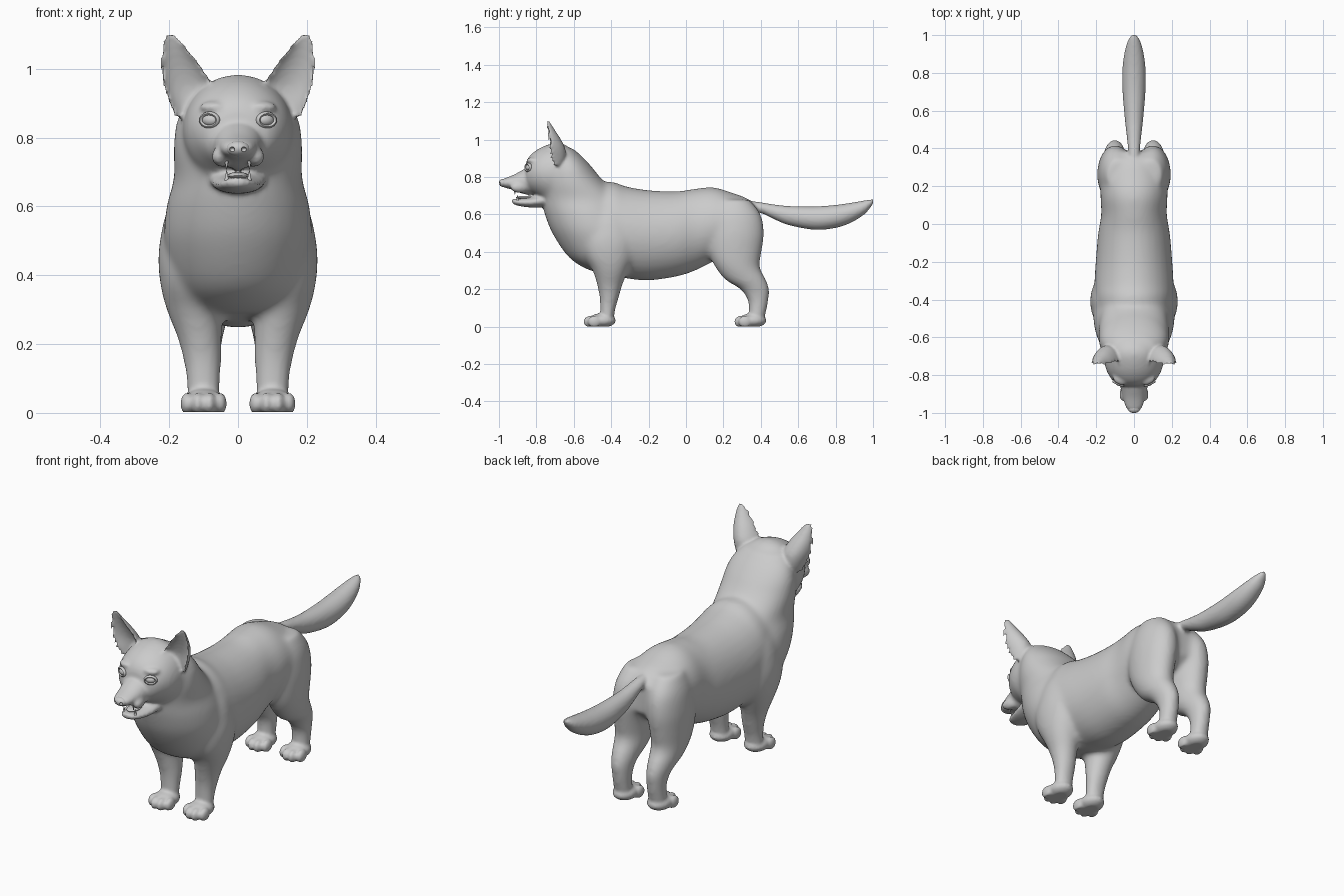
import bpy, bmesh, math
from mathutils import Matrix, Vector

if "Cube" in bpy.data.objects:
    bpy.data.objects.remove(bpy.data.objects["Cube"])

fur = bpy.data.materials.new("grey")
fur.diffuse_color = (0.6, 0.6, 0.6, 1)
fur.use_nodes = True
fur.node_tree.nodes["Principled BSDF"].inputs["Base Color"].default_value = fur.diffuse_color


def finish(bm, name):
    bmesh.ops.recalc_face_normals(bm, faces=bm.faces)
    me = bpy.data.meshes.new(name)
    bm.to_mesh(me)
    bm.free()
    ob = bpy.data.objects.new(name, me)
    bpy.context.collection.objects.link(ob)
    me.materials.append(fur)
    return ob


def spline(rows, steps=5):
    out = []
    for i in range(len(rows) - 1):
        p = [rows[max(0, min(len(rows) - 1, i + k))] for k in (-1, 0, 1, 2)]
        for s in range(steps):
            u = s / steps
            out.append([0.5 * (2 * b + (c - a) * u + (2 * a - 5 * b + 4 * c - d) * u * u
                               + (3 * b - a - 3 * c + d) * u ** 3) for a, b, c, d in zip(*p)])
    return out + [list(rows[-1])]


def loft(name, axis, rows, side=1, cup=None, n=32):
    """Rows are (position on axis, x centre, x radius, low, high)."""
    bm = bmesh.new()
    rings = []
    for t, cx, rx, lo, hi in spline(rows):
        ring = []
        for k in range(n):
            a = 2 * math.pi * k / n
            x, v = side * (cx + rx * math.cos(a)), (lo + hi) / 2 + (hi - lo) / 2 * math.sin(a)
            if cup:  # crescent section, hollow towards the front
                s = math.sin(a)
                v = lo + (hi - lo) * (s if s > 0 else -s * cup)
            ring.append(bm.verts.new((x, v, t) if axis == "z" else (x, t, v)))
        rings.append(ring)
    for a, b in zip(rings, rings[1:]):
        for k in range(n):
            bm.faces.new((a[k], a[(k + 1) % n], b[(k + 1) % n], b[k]))
    bm.faces.new(rings[0])
    bm.faces.new(rings[-1])
    return finish(bm, name)


def ball(name, loc, size, yaw=0, pitch=0):
    bm = bmesh.new()
    m = (Matrix.Translation(loc) @ Matrix.Rotation(yaw, 4, "Z") @ Matrix.Rotation(pitch, 4, "X")
         @ Matrix.Diagonal((*size, 1)))
    bmesh.ops.create_uvsphere(bm, u_segments=24, v_segments=14, radius=1, matrix=m)
    return finish(bm, name)


def fuse(name, parts, voxel, rounds):
    """Blend overlapping parts into one skin."""
    bpy.ops.object.select_all(action="DESELECT")
    for p in parts:
        p.select_set(True)
    ob = bpy.context.view_layer.objects.active = parts[0]
    bpy.ops.object.join()
    ob.name = name
    r = ob.modifiers.new("skin", "REMESH")
    r.mode, r.voxel_size = "VOXEL", voxel
    s = ob.modifiers.new("soften", "SMOOTH")
    s.factor, s.iterations = 0.5, rounds
    for m in ("skin", "soften"):
        bpy.ops.object.modifier_apply(modifier=m)
    return ob


# Torso, neck with ruff, and skull
big = [
    loft("torso", "y", [(-.6, 0, .12, .42, .66), (-.5, 0, .19, .31, .75), (-.4, 0, .207, .275, .775),
                        (-.32, 0, .21, .258, .75), (-.2, 0, .203, .247, .73), (-.05, 0, .19, .268, .724),
                        (.05, 0, .174, .3, .738), (.15, 0, .178, .35, .745), (.25, 0, .172, .4, .715),
                        (.33, 0, .14, .43, .685), (.385, 0, .09, .48, .64)]),
    loft("neck", "z", [(.29, 0, .09, -.48, -.34), (.32, 0, .14, -.555, -.3), (.38, 0, .185, -.635, -.25),
                       (.5, 0, .215, -.715, -.24), (.6, 0, .208, -.755, -.28), (.68, 0, .187, -.775, -.33),
                       (.75, 0, .188, -.775, -.41), (.8, 0, .186, -.765, -.46), (.85, 0, .178, -.75, -.5),
                       (.9, 0, .155, -.74, -.545), (.95, 0, .11, -.73, -.6)]),
    loft("skull", "y", [(-.56, 0, .1, .72, .88), (-.62, 0, .14, .68, .955), (-.68, 0, .16, .66, .985),
                        (-.75, 0, .155, .67, .97), (-.8, 0, .135, .7, .945), (-.84, 0, .105, .72, .91),
                        (-.86, 0, .07, .74, .87)]),
]
for s in (-1, 1):
    # Front and hind legs
    big += [
        loft("front_leg", "z", [(.02, .1, .05, -.46, -.385), (.08, .1, .05, -.46, -.38),
                                (.15, .103, .056, -.462, -.36), (.22, .112, .065, -.475, -.34),
                                (.3, .128, .08, -.5, -.31), (.38, .142, .085, -.54, -.28),
                                (.47, .146, .085, -.55, -.27), (.58, .13, .08, -.52, -.3),
                                (.66, .11, .06, -.48, -.34)], s),
        loft("hind_leg", "z", [(.02, .1, .048, .33, .415), (.08, .1, .046, .335, .43),
                               (.14, .1, .047, .33, .442), (.2, .102, .055, .29, .446),
                               (.25, .104, .068, .21, .43), (.32, .105, .08, .155, .395),
                               (.4, .104, .088, .12, .405), (.5, .1, .094, .11, .418),
                               (.6, .095, .085, .13, .4), (.68, .085, .06, .18, .34)], s),
    ]
body = fuse("body", big, .012, 14)

# Muzzle, lower jaw and tail
small = [
    body,
    loft("muzzle", "y", [(-.76, 0, .1, .715, .88), (-.82, 0, .084, .71, .865), (-.87, 0, .07, .71, .84),
                         (-.92, 0, .058, .73, .813), (-.965, 0, .046, .742, .795), (-.985, 0, .032, .75, .787)]),
    loft("jaw", "y", [(-.74, 0, .085, .64, .72), (-.82, 0, .072, .637, .695), (-.88, 0, .055, .643, .686),
                      (-.915, 0, .038, .652, .684), (-.93, 0, .018, .662, .682)]),
    loft("tail", "y", [(.33, 0, .03, .61, .675), (.4, 0, .032, .607, .665), (.46, 0, .038, .58, .655),
                       (.55, 0, .048, .543, .645), (.69, 0, .06, .518, .643), (.8, 0, .062, .528, .651),
                       (.88, 0, .055, .555, .662), (.95, 0, .04, .598, .674), (.985, 0, .024, .636, .68),
                       (1.002, 0, .009, .662, .68)]),
]
for s in (-1, 1):
    # Cupped ears and brows
    small.append(loft("ear", "z", [(.86, .14, .045, -.72, -.66), (.9, .145, .056, -.74, -.645),
                                   (.95, .146, .072, -.745, -.645), (1, .163, .063, -.748, -.668),
                                   (1.05, .182, .042, -.75, -.7), (1.085, .192, .024, -.75, -.722),
                                   (1.104, .195, .011, -.75, -.732)], s, cup=.5))
    small.append(ball("brow", (s * .072, -.82, .888), (.042, .03, .018), s * .4))
    small.append(ball("cheek", (s * .045, -.885, .745), (.028, .055, .03), s * .3))
    # Paws with four toes each
    for y in (-.46, .345):
        small.append(ball("paw", (s * .1, y + .01, .033), (.06, .075, .038)))
        for i, dx in enumerate((-.048, -.017, .017, .048)):
            dy = -.052 if i in (1, 2) else -.03
            small.append(ball("toe", (s * .1 + dx, y + dy, .027), (.0195, .036, .032)))
body = fuse("body", small, .008, 4)
for v in body.data.vertices:  # flat soles
    v.co.z = max(v.co.z, .002)

done = [body]
# Nose, tongue
done.append(ball("nose", (0, -.975, .768), (.034, .026, .022), 0, -.2))
done.append(ball("tongue", (0, -.86, .69), (.03, .05, .01)))
for s in (-1, 1):
    # Eyes with lids
    eye = Vector((s * .08, -.838, .851))
    done.append(ball("eye", eye, (.026, .018, .018), s * .45))
    bm = bmesh.new()
    rim = []
    for i in range(24):
        a = 2 * math.pi * i / 24
        mid = Vector((.027 * math.cos(a), -.006, .019 * math.sin(a)))
        out = Vector((math.cos(a), 0, math.sin(a)))
        rim.append([bm.verts.new(mid + .006 * (math.cos(b) * out + math.sin(b) * Vector((0, 1.6, 0))))
                    for b in (k * math.pi / 4 for k in range(8))])
    for a, b in zip(rim, rim[1:] + rim[:1]):
        for k in range(8):
            bm.faces.new((a[k], a[(k + 1) % 8], b[(k + 1) % 8], b[k]))
    bm.transform(Matrix.Translation(eye) @ Matrix.Rotation(s * .45, 4, "Z"))
    done.append(finish(bm, "eyelid"))
    # Nostrils
    cut = ball("nostril_cutter", (s * .017, -.996, .766), (.008, .01, .007))
    cut.hide_render = True
    cut.hide_set(True)
    b = done[1].modifiers.new("nostril", "BOOLEAN")
    b.operation, b.object = "DIFFERENCE", cut
    # Canine teeth
    for z, y, up in ((.722, -.915, -1), (.69, -.9, 1)):
        bm = bmesh.new()
        bmesh.ops.create_cone(bm, cap_ends=True, segments=10, radius1=.007, radius2=.001, depth=.03,
                              matrix=Matrix.Translation((s * .033, y, z)) @ Matrix.Rotation(
                                  0 if up > 0 else math.pi, 4, "X"))
        done.append(finish(bm, "tooth"))

# Smooth shading
bpy.ops.object.select_all(action="DESELECT")
for ob in done:
    ob.select_set(True)
bpy.context.view_layer.objects.active = body
bpy.ops.object.shade_smooth_by_angle(angle=math.radians(50))
